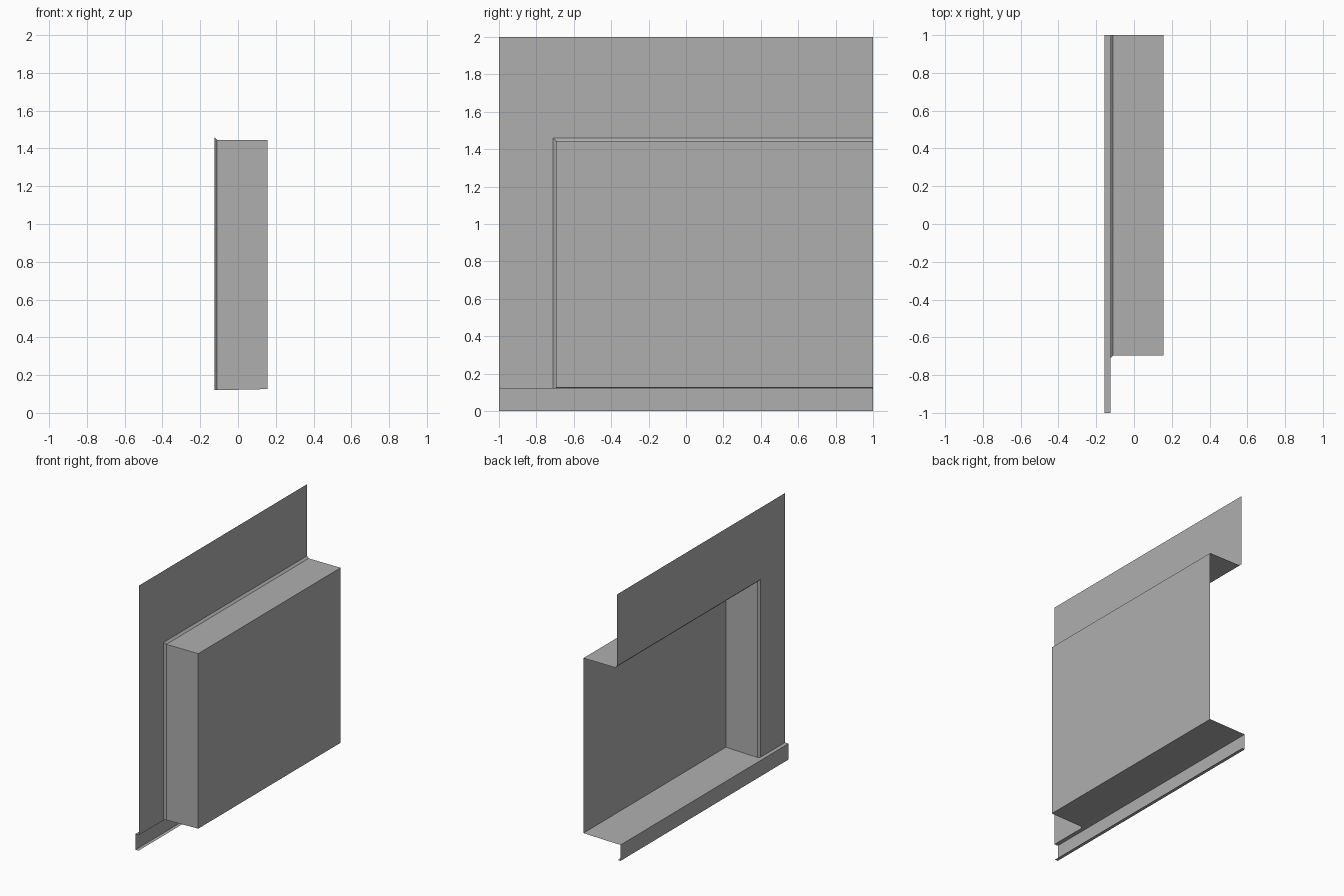
import bpy
import bmesh

cube = bpy.data.objects.get("Cube")
if cube:
    bpy.data.objects.remove(cube, do_unlink=True)

grey = bpy.data.materials.new("sheet_grey")
grey.use_nodes = True
tone = (0.43, 0.43, 0.43, 1.0)
grey.diffuse_color = tone
grey.node_tree.nodes["Principled BSDF"].inputs["Base Color"].default_value = tone

# Key positions of the folded sheet
PLATE, FACE, SKIRT, LIP = -0.125, 0.155, -0.155, -0.13
FRONT, BACK = -1.0, 1.0
SHELF, TOP = 0.12, 2.0
BEND = 0.015
BOX_FRONT, BOX_TOP = -0.695, 1.445
OPEN_FRONT, OPEN_TOP = BOX_FRONT - BEND, BOX_TOP + BEND
NECK = PLATE + BEND
SLOPED = SHELF + 0.006


def sheet(name, panels):
    """Make one open sheet object from flat panels, welding shared edges."""
    bm = bmesh.new()
    for panel in panels:
        bm.faces.new([bm.verts.new(p) for p in panel])
    bmesh.ops.remove_doubles(bm, verts=bm.verts, dist=0.0005)
    bmesh.ops.recalc_face_normals(bm, faces=bm.faces)
    mesh = bpy.data.meshes.new(name)
    bm.to_mesh(mesh)
    bm.free()
    mesh.materials.append(grey)
    obj = bpy.data.objects.new(name, mesh)
    bpy.context.collection.objects.link(obj)


def swept(profile, y0, y1):
    """Panels made by sweeping an x-z profile along y."""
    return [[(ax, y0, az), (bx, y0, bz), (bx, y1, bz), (ax, y1, az)]
            for (ax, az), (bx, bz) in zip(profile, profile[1:])]


# Upright plate, wrapping the front and top of the opening
outline = [(FRONT, SHELF), (OPEN_FRONT, SHELF), (OPEN_FRONT, OPEN_TOP),
           (BACK, OPEN_TOP), (BACK, TOP), (FRONT, TOP)]
sheet("upright_plate", [[(PLATE, y, z) for y, z in outline]])

# Narrow bends joining the plate to the box
outer = [(PLATE, OPEN_FRONT, SHELF), (PLATE, OPEN_FRONT, OPEN_TOP), (PLATE, BACK, OPEN_TOP)]
inner = [(NECK, BOX_FRONT, SHELF), (NECK, BOX_FRONT, BOX_TOP), (NECK, BACK, BOX_TOP)]
sheet("opening_bend", [[outer[i], outer[i + 1], inner[i + 1], inner[i]] for i in range(2)])

# Box shell: front end, top and large face, open at the back end
rim = [(FACE, BOX_FRONT, SLOPED), (FACE, BOX_FRONT, BOX_TOP), (FACE, BACK, BOX_TOP)]
shell = [[inner[i], inner[i + 1], rim[i + 1], rim[i]] for i in range(2)]
sheet("box_shell", shell + [rim + [(FACE, BACK, SLOPED)]])

# Slightly sloping floor of the box
sheet("box_floor", [
    [(PLATE, OPEN_FRONT, SHELF), (NECK, BOX_FRONT, SHELF), (NECK, BACK, SHELF), (PLATE, BACK, SHELF)],
    [(NECK, BOX_FRONT, SHELF), (FACE, BOX_FRONT, SLOPED), (FACE, BACK, SLOPED), (NECK, BACK, SHELF)],
])

# Ledge, skirt and bottom lip along the whole length
sheet("bottom_skirt", swept([(PLATE, SHELF), (SKIRT, SHELF), (SKIRT, 0), (LIP, 0)], FRONT, BACK))
